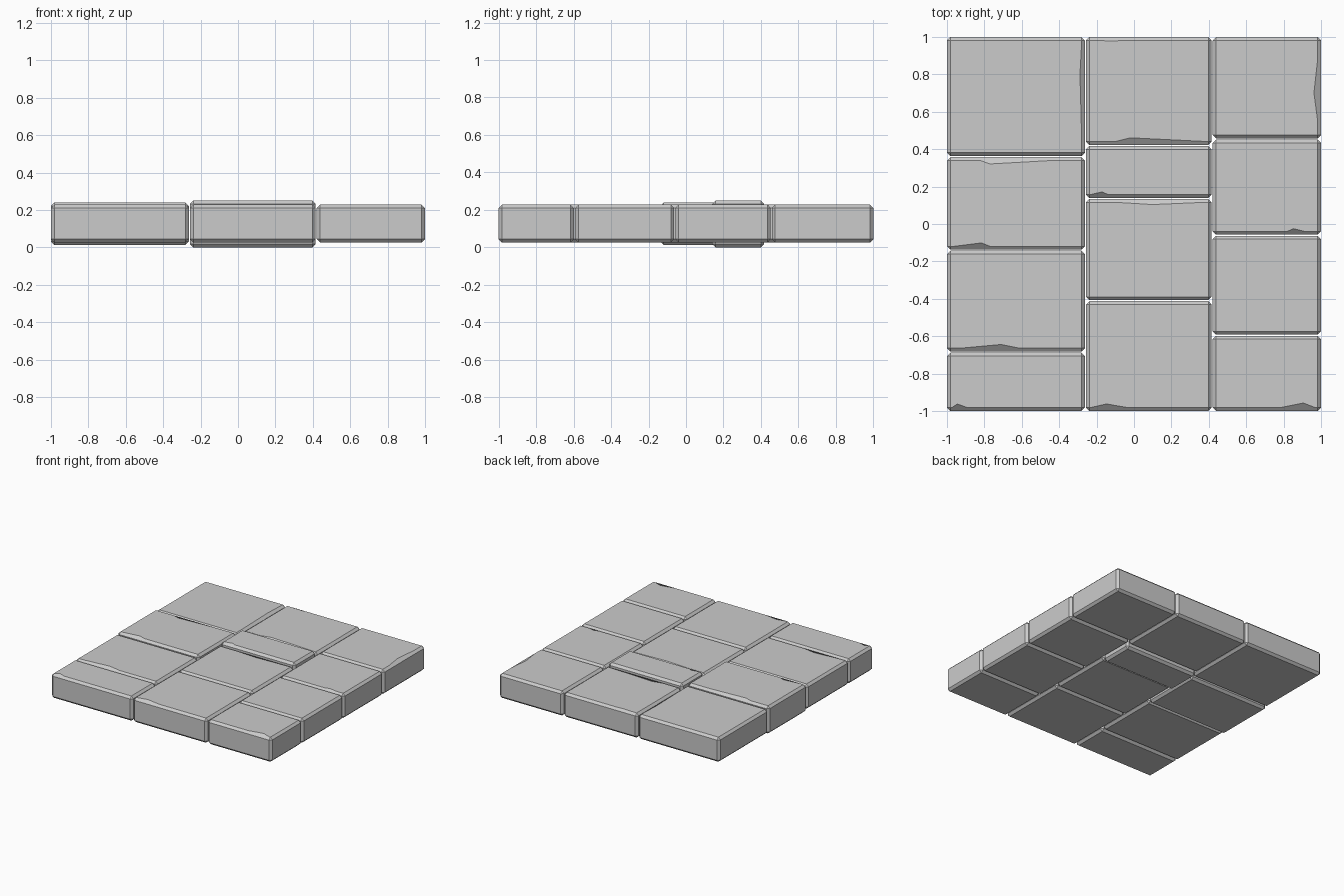
import bpy
import bmesh

if "Cube" in bpy.data.objects:
    bpy.data.objects.remove(bpy.data.objects["Cube"])

BEVEL = 0.018
GAP = 0.003


def chip(bm, axis, sign, points):
    """Push points of one top edge inwards; points are (along, across)."""
    zmax = max(v.co.z for v in bm.verts)
    top = [v for v in bm.verts if v.co.z > zmax - 1e-4]
    lim = max(v.co[axis] * sign for v in top)
    ends = [v for v in top if v.co[axis] * sign > lim - 1e-4]
    a, b = sorted(ends, key=lambda v: v.co[1 - axis])
    for along, across in sorted(points):
        edge = next(e for e in a.link_edges if b in e.verts)
        _, v = bmesh.utils.edge_split(edge, a, 0.5)
        v.co[axis] = across
        v.co[1 - axis] = along
        v.co.z = zmax
        a = v


def slab(name, x0, x1, y0, y1, z0, z1, chips):
    bm = bmesh.new()
    bmesh.ops.create_cube(bm, size=1)
    for v in bm.verts:
        v.co.x = x1 if v.co.x > 0 else x0
        v.co.y = y1 if v.co.y > 0 else y0
        v.co.z = z1 if v.co.z > 0 else z0
    bmesh.ops.bevel(bm, geom=bm.edges[:], offset=BEVEL, segments=1,
                    affect='EDGES', profile=0.5)
    edge_at = {'front': (1, -1, y0 + BEVEL), 'back': (1, 1, y1 - BEVEL),
               'left': (0, -1, x0 + BEVEL), 'right': (0, 1, x1 - BEVEL)}
    for side, start, peak, depth, end in chips:
        axis, sign, base = edge_at[side]
        chip(bm, axis, sign, [(start, base), (peak, base - sign * depth), (end, base)])
    bmesh.ops.recalc_face_normals(bm, faces=bm.faces[:])
    mesh = bpy.data.meshes.new(name)
    bm.to_mesh(mesh)
    bm.free()
    bpy.context.collection.objects.link(bpy.data.objects.new(name, mesh))


# Columns of paving slabs: x range and row boundaries from front to back
columns = {
    'left': (-1, -0.26, [-1, -0.685, -0.14, 0.36, 1]),
    'middle': (-0.26, 0.418, [-1, -0.41, 0.137, 0.42, 1]),
    'right': (0.418, 1, [-1, -0.595, -0.06, 0.455, 1]),
}

# Two slabs are thicker than the rest
heights = {('left', 2): (0.013, 0.24), ('middle', 2): (0.0, 0.25)}

# Chipped top edges: side, start, peak, depth, end
chips = {
    ('left', 0): [('front', -0.975, -0.945, 0.02, -0.89)],
    ('left', 1): [('front', -0.93, -0.71, 0.02, -0.61)],
    ('left', 2): [('front', -0.96, -0.815, 0.018, -0.77),
                  ('back', -0.82, -0.77, 0.018, -0.45)],
    ('left', 3): [('right', 0.5, 0.8, 0.008, 0.95)],
    ('middle', 0): [('front', -0.235, -0.147, 0.02, -0.03)],
    ('middle', 1): [('back', -0.1, 0.1, 0.012, 0.38)],
    ('middle', 2): [('front', -0.23, -0.17, 0.014, -0.14)],
    ('middle', 3): [('front', -0.1, -0.02, 0.02, 0.39),
                    ('back', -0.23, -0.1, 0.004, -0.07)],
    ('right', 0): [('front', 0.78, 0.906, 0.025, 0.97)],
    ('right', 2): [('front', 0.82, 0.853, 0.014, 0.91)],
    ('right', 3): [('right', 0.55, 0.7, 0.02, 0.88)],
}

for col, (x0, x1, rows) in columns.items():
    for i in range(4):
        lo, hi = rows[i], rows[i + 1]
        z0, z1 = heights.get((col, i), (0.026, 0.228))
        slab(f'paving_slab_{col}_{i + 1}',
             x0 + (GAP if x0 > -1 else 0), x1 - (GAP if x1 < 1 else 0),
             lo + (GAP if i else 0), hi - (GAP if i < 3 else 0),
             z0, z1, chips.get((col, i), []))
